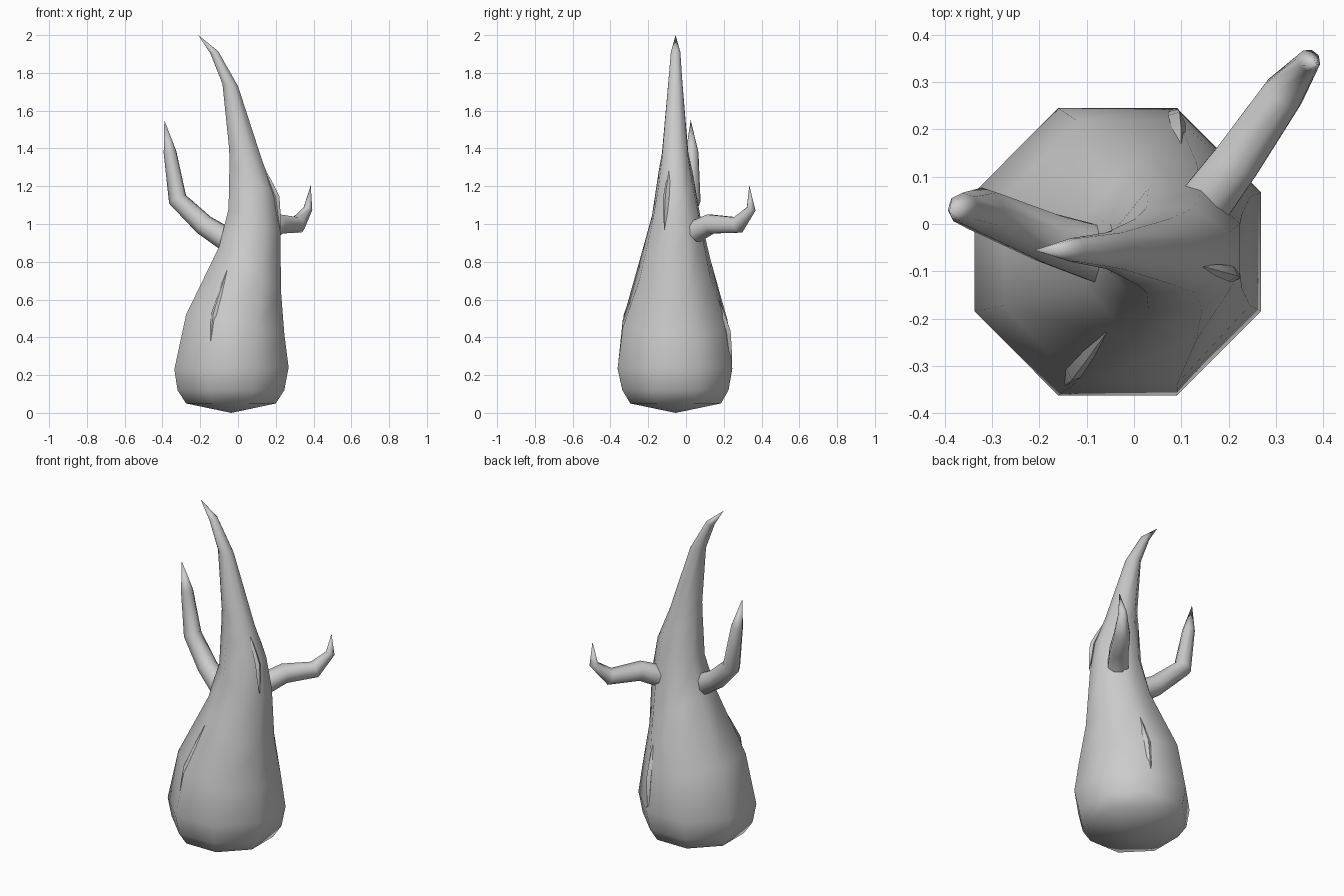
import bpy, bmesh, math
from mathutils import Vector

if "Cube" in bpy.data.objects:
    bpy.data.objects.remove(bpy.data.objects["Cube"])


def skin(name, rings, start, end, angle=60):
    """Bridge equal rings of points and close both ends with a point."""
    bm = bmesh.new()
    vr = [[bm.verts.new(p) for p in r] for r in rings]
    n = len(vr[0])
    for a, b in zip(vr, vr[1:]):
        for i in range(n):
            j = (i + 1) % n
            bm.faces.new((a[i], a[j], b[j], b[i]))
    s, e = bm.verts.new(start), bm.verts.new(end)
    for i in range(n):
        j = (i + 1) % n
        bm.faces.new((s, vr[0][j], vr[0][i]))
        bm.faces.new((vr[-1][i], vr[-1][j], e))
    bmesh.ops.recalc_face_normals(bm, faces=bm.faces)
    me = bpy.data.meshes.new(name)
    bm.to_mesh(me)
    bm.free()
    ob = bpy.data.objects.new(name, me)
    bpy.context.collection.objects.link(ob)
    bpy.ops.object.select_all(action='DESELECT')
    ob.select_set(True)
    bpy.context.view_layer.objects.active = ob
    bpy.ops.object.shade_smooth_by_angle(angle=math.radians(angle))
    return ob


def ring(c, u, v, n, off=0.0):
    return [c + u * math.cos(off + math.tau * i / n) + v * math.sin(off + math.tau * i / n)
            for i in range(n)]


def branch(name, pts, radii, tip, n=8):
    """Tapered limb following a bent path."""
    path = [Vector(p) for p in pts] + [Vector(tip)]
    rings = []
    for i, r in enumerate(radii):
        d = (path[i + 1] - path[i]).normalized()
        if i:
            d = (d + (path[i] - path[i - 1]).normalized()).normalized()
        u = d.cross(Vector((0.55, -0.8, 0.2))).normalized() if abs(d.z) > 0.9 else d.cross(Vector((0, 0, 1))).normalized()
        # keep rings aligned with the previous one
        if i:
            u = (prev - d * prev.dot(d)).normalized()
        prev = u
        v = d.cross(u)
        rings.append(ring(path[i], u * r, v * r, n, math.pi / n))
    return skin(name, rings, pts[0], tip)


def crack(name, bottom, mid, top, out, width):
    """Thin sliver lying on the bark."""
    b, m, t = Vector(bottom), Vector(mid), Vector(top)
    o = Vector(out).normalized()
    side = o.cross(t - b).normalized()
    rings = [ring(m.lerp(e, f), side * width * k, o * 0.016 * k, 4)
             for e, f, k in ((b, 0.45, 0.75), (m, 0, 1), (t, 0.45, 0.75))]
    return skin(name, rings, b, t, 30)


# trunk: left x, left z, right x, right z, front y, back y
profile = [
    (-0.275, 0.05, 0.20, 0.05, -0.295, 0.185),
    (-0.32, 0.12, 0.245, 0.12, -0.337, 0.225),
    (-0.337, 0.23, 0.268, 0.24, -0.362, 0.245),
    (-0.275, 0.52, 0.245, 0.42, -0.335, 0.22),
    (-0.10, 0.88, 0.228, 0.64, -0.245, 0.13),
    (-0.05, 1.08, 0.224, 0.96, -0.18, 0.075),
    (-0.045, 1.33, 0.20, 1.15, -0.145, 0.035),
    (-0.047, 1.40, 0.13, 1.33, -0.127, 0.012),
    (-0.082, 1.74, 0.0, 1.73, -0.095, -0.018),
    (-0.145, 1.90, -0.105, 1.915, -0.08, -0.03),
]
k = 1 / math.cos(math.pi / 8)
rings = []
for lx, lz, rx, rz, fy, by in profile:
    c = Vector(((lx + rx) / 2, (fy + by) / 2, (lz + rz) / 2))
    u = Vector(((rx - lx) / 2, 0, (rz - lz) / 2)) * k
    v = Vector((0, (by - fy) / 2, 0)) * k
    rings.append(ring(c, u, v, 8, math.pi / 8))
skin("trunk", rings, (-0.035, -0.055, 0.0), (-0.21, -0.055, 2.0))

# limbs
branch("left_branch",
       [(-0.055, -0.07, 0.915), (-0.18, -0.03, 0.995), (-0.32, 0.028, 1.13), (-0.36, 0.032, 1.38)],
       [0.065, 0.057, 0.05, 0.034], (-0.39, 0.025, 1.55))
branch("right_branch",
       [(0.155, 0.05, 0.96), (0.215, 0.13, 1.0), (0.315, 0.275, 0.995), (0.37, 0.345, 1.08)],
       [0.06, 0.055, 0.047, 0.025], (0.385, 0.335, 1.205))

# bark cracks
crack("front_crack", (-0.155, -0.347, 0.25), (-0.125, -0.315, 0.52), (-0.055, -0.225, 0.765), (-0.4, -0.9, 0.2), 0.02)
crack("right_crack", (0.224, -0.115, 0.965), (0.205, -0.105, 1.14), (0.14, -0.088, 1.295), (0.95, -0.3, 0.3), 0.017)
crack("back_crack", (0.082, 0.243, 0.22), (0.09, 0.222, 0.43), (0.10, 0.16, 0.63), (0.4, 0.9, 0.2), 0.02)
